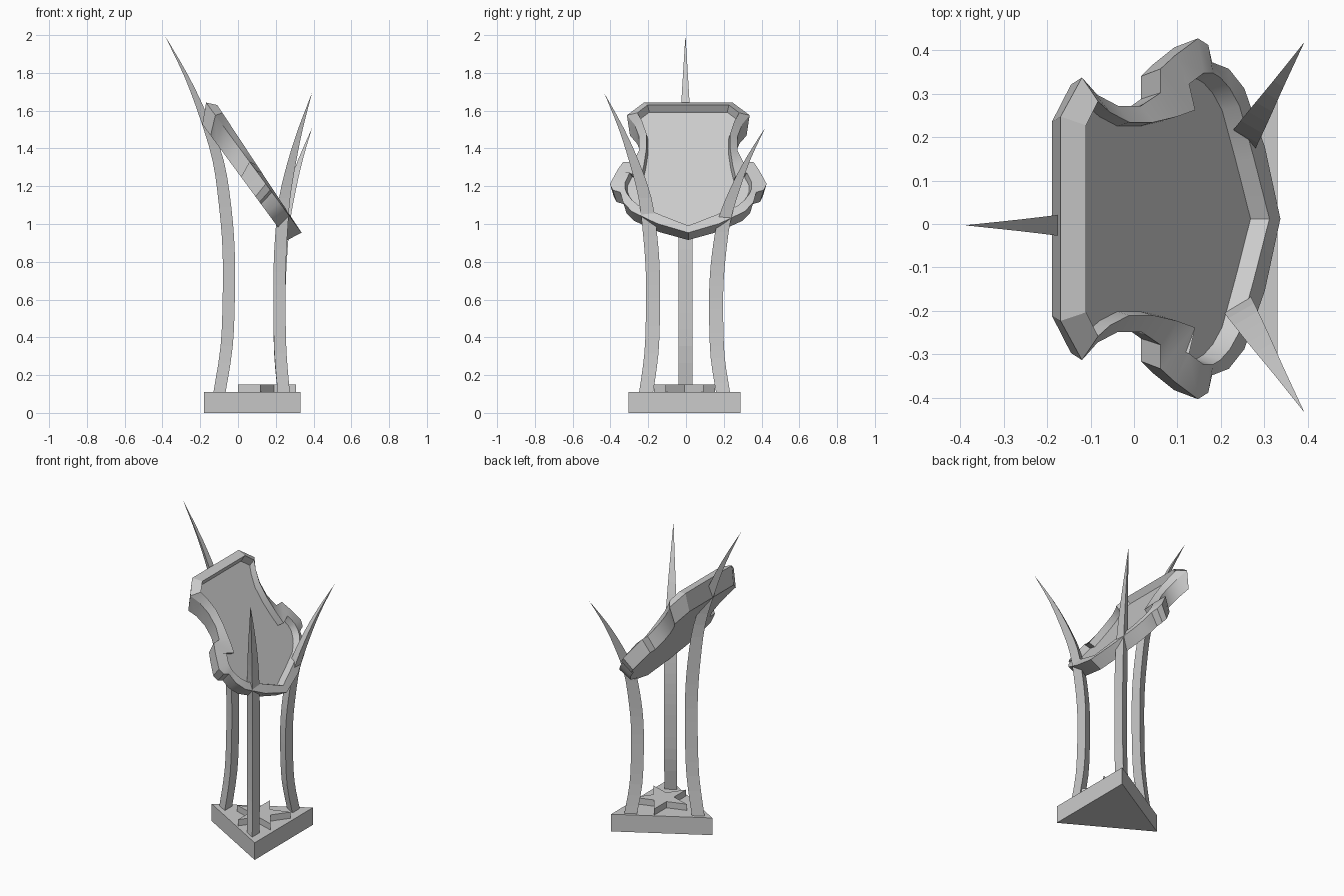
import bpy, bmesh, math
from mathutils import Vector

if "Cube" in bpy.data.objects:
    bpy.data.objects.remove(bpy.data.objects["Cube"])

grey = bpy.data.materials.new("plain_grey")
grey.use_nodes = True
grey.diffuse_color = (0.6, 0.6, 0.6, 1)
grey.node_tree.nodes["Principled BSDF"].inputs["Base Color"].default_value = grey.diffuse_color


def loft(name, loops, smooth=0):
    """Skin a stack of closed loops and cap both ends."""
    bm = bmesh.new()
    rings = [[bm.verts.new(p) for p in loop] for loop in loops]
    for a, b in zip(rings, rings[1:]):
        for i in range(len(a)):
            j = (i + 1) % len(a)
            bm.faces.new((a[i], a[j], b[j], b[i]))
    bm.faces.new(rings[0])
    bm.faces.new(rings[-1])
    bmesh.ops.recalc_face_normals(bm, faces=bm.faces)
    mesh = bpy.data.meshes.new(name)
    bm.to_mesh(mesh)
    bm.free()
    mesh.materials.append(grey)
    obj = bpy.data.objects.new(name, mesh)
    bpy.context.collection.objects.link(obj)
    if smooth:
        bpy.ops.object.select_all(action="DESELECT")
        obj.select_set(True)
        bpy.context.view_layer.objects.active = obj
        bpy.ops.object.shade_smooth_by_angle(angle=math.radians(smooth))
    return obj


def ring(x, y, z, radii, count):
    """Regular polygon or star whose first corner points to -x."""
    return [(x - radii[i % len(radii)] * math.cos(math.tau * i / count),
             y + radii[i % len(radii)] * math.sin(math.tau * i / count), z)
            for i in range(count)]


def spline(points, t):
    """Smooth interpolation through equally weighted control points."""
    n = len(points) - 1
    i = min(int(t * n), n - 1)
    f = t * n - i
    p0, p1, p2, p3 = (Vector(points[min(max(k, 0), n)]) for k in range(i - 1, i + 3))
    return 0.5 * (2 * p1 + (p2 - p0) * f + (2 * p0 - 5 * p1 + 4 * p2 - p3) * f ** 2
                  + (3 * p1 - p0 - 3 * p2 + p3) * f ** 3)


# Triangular base and the star lying on it
mid_y = -0.008
loft("base", [ring(0.16, mid_y, z, [0.341], 3) for z in (0, 0.11)])
loft("star", [ring(0.17, mid_y, z, [0.17, 0.065], 10) for z in (0.11, 0.15)])

# Three curved tapering posts: outward shift, height fraction, thickness
bend = [(0, 0, 1), (-0.038, 0.13, 1), (-0.049, 0.27, 1), (-0.048, 0.4, 1),
        (-0.03, 0.52, 1), (0.008, 0.65, 0.92), (0.085, 0.77, 0.7),
        (0.18, 0.885, 0.37), (0.299, 1, 0.01)]


def post(name, x, y, angle, height, reach):
    loops = []
    for k in range(25):
        out, t, thick = spline(bend, k / 24)
        out *= reach
        loops.append(ring(x + out * math.cos(angle), y + out * math.sin(angle),
                          0.11 + t * height, [0.043 * max(thick, 0.01)], 3))
    loft(name, loops)


post("tall_post", -0.087, -0.003, math.pi, 1.885, 1)
post("right_post", 0.253, -0.211, math.radians(-58), 1.58, 0.87)
post("left_post", 0.253, 0.196, math.radians(58), 1.395, 0.87)

# Tilted shield: half outlines as (half width, distance down the slope)
rim_outer = [(0.235, -0.043), (0.325, 0.04), (0.285, 0.1), (0.26, 0.18), (0.26, 0.27),
             (0.29, 0.345), (0.345, 0.345), (0.375, 0.4), (0.415, 0.49), (0.4, 0.53),
             (0.36, 0.545), (0.345, 0.61), (0.3, 0.67), (0.165, 0.75), (0, 0.81)]
rim_inner = [(0.215, 0), (0.27, 0.05), (0.245, 0.1), (0.222, 0.18), (0.222, 0.28),
             (0.235, 0.38), (0.25, 0.455), (0.31, 0.43), (0.335, 0.49), (0.335, 0.53),
             (0.325, 0.56), (0.3, 0.6), (0.26, 0.64), (0.14, 0.7), (0, 0.765)]
down = Vector((0.551, 0, -0.835))
normal = Vector((0.835, 0, 0.551))
origin = Vector((-0.11, 0.012, 1.63))


def outline(half, place):
    """Mirror a half outline and set it in the tilted plane."""
    full = half + [(-v, u) for v, u in reversed(half[:-1])]
    loop = []
    for v, u in full:
        v, u, w = place(v, u)
        loop.append(origin + down * u + normal * w + Vector((0, v, 0)))
    return loop


loft("shield", [
    outline(rim_outer, lambda v, u: (v * 0.95, 0.08 + 0.89 * u, -0.12 + 0.045 * u)),
    outline(rim_outer, lambda v, u: (v, u, 0.05 * u - 0.04)),
    outline(rim_inner, lambda v, u: (v, u, 0)),
    outline(rim_inner, lambda v, u: (v * 0.96, 0.4 + (u - 0.4) * 0.95, -0.04)),
], smooth=25)
